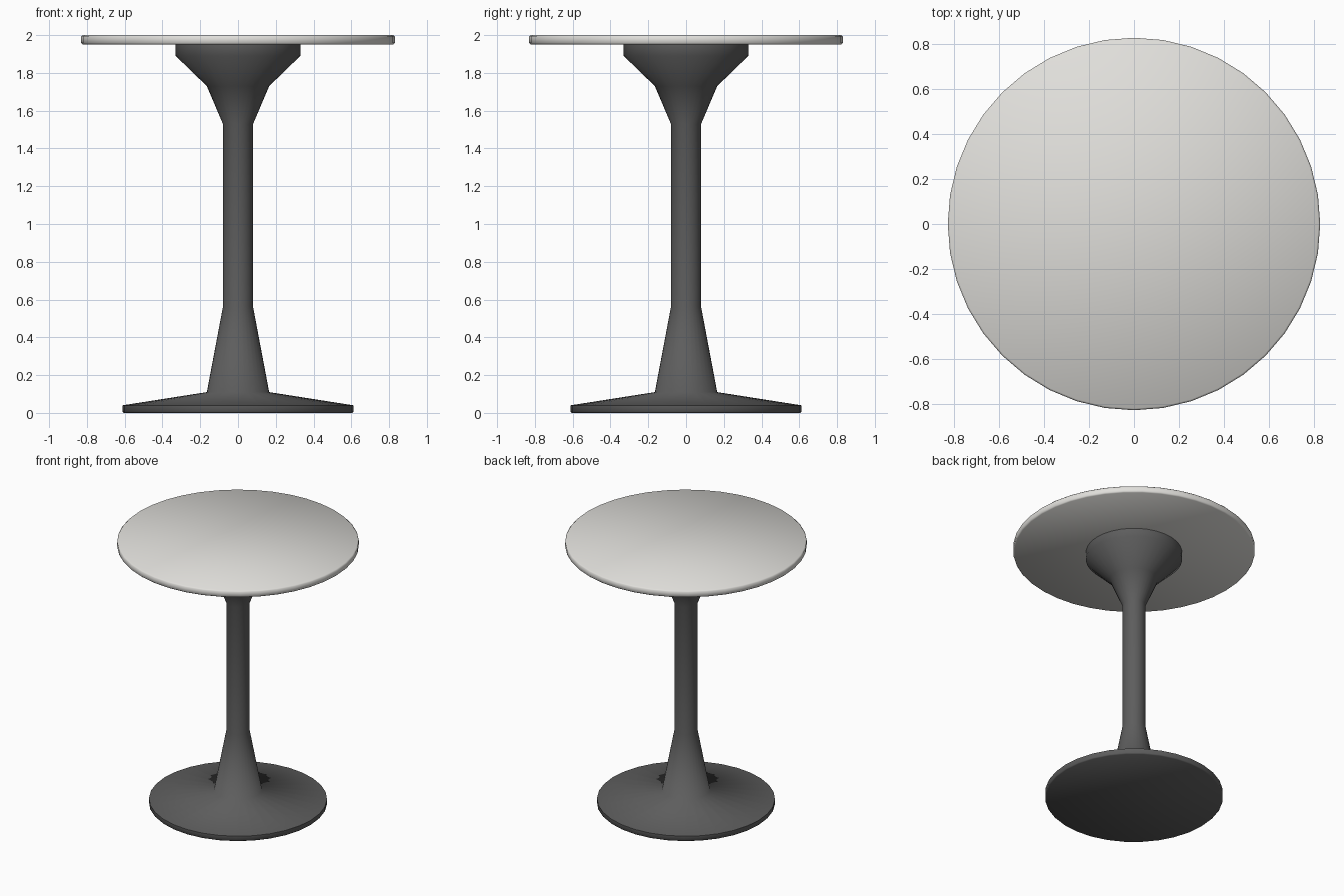
import bpy, bmesh, math

if "Cube" in bpy.data.objects:
    bpy.data.objects.remove(bpy.data.objects["Cube"])


def material(name, color):
    m = bpy.data.materials.new(name)
    m.diffuse_color = (*color, 1)
    m.use_nodes = True
    m.node_tree.nodes["Principled BSDF"].inputs["Base Color"].default_value = m.diffuse_color
    return m


def lathe(name, profile, sides, mat, angle):
    """Closed solid of revolution from (radius, height) points, bottom to top."""
    bm = bmesh.new()
    rings = []
    for r, z in profile:
        rings.append([bm.verts.new((r * math.cos(2 * math.pi * i / sides),
                                    r * math.sin(2 * math.pi * i / sides), z))
                      for i in range(sides)])
    for a, b in zip(rings, rings[1:]):
        for i in range(sides):
            j = (i + 1) % sides
            bm.faces.new((a[i], a[j], b[j], b[i]))
    bm.faces.new(rings[0][::-1])
    bm.faces.new(rings[-1])
    mesh = bpy.data.meshes.new(name)
    bm.to_mesh(mesh)
    bm.free()
    ob = bpy.data.objects.new(name, mesh)
    bpy.context.collection.objects.link(ob)
    mesh.materials.append(mat)
    bpy.ops.object.select_all(action='DESELECT')
    bpy.context.view_layer.objects.active = ob
    ob.select_set(True)
    bpy.ops.object.shade_smooth_by_angle(angle=math.radians(angle))
    return ob


dark = material("dark_metal", (0.11, 0.11, 0.11))
pale = material("pale_top", (0.75, 0.74, 0.71))

# Flared pedestal: foot disc, tapered stem and bracket under the top
lathe("pedestal", [(0.605, 0), (0.612, 0.007), (0.612, 0.04), (0.165, 0.11),
                   (0.08, 0.56), (0.08, 1.53), (0.165, 1.73),
                   (0.33, 1.89), (0.33, 1.95)], 32, dark, 75)

# Round table top with softened rims
lathe("table_top", [(0.822, 1.95), (0.83, 1.958), (0.83, 1.992), (0.822, 2.0)],
      40, pale, 50)
